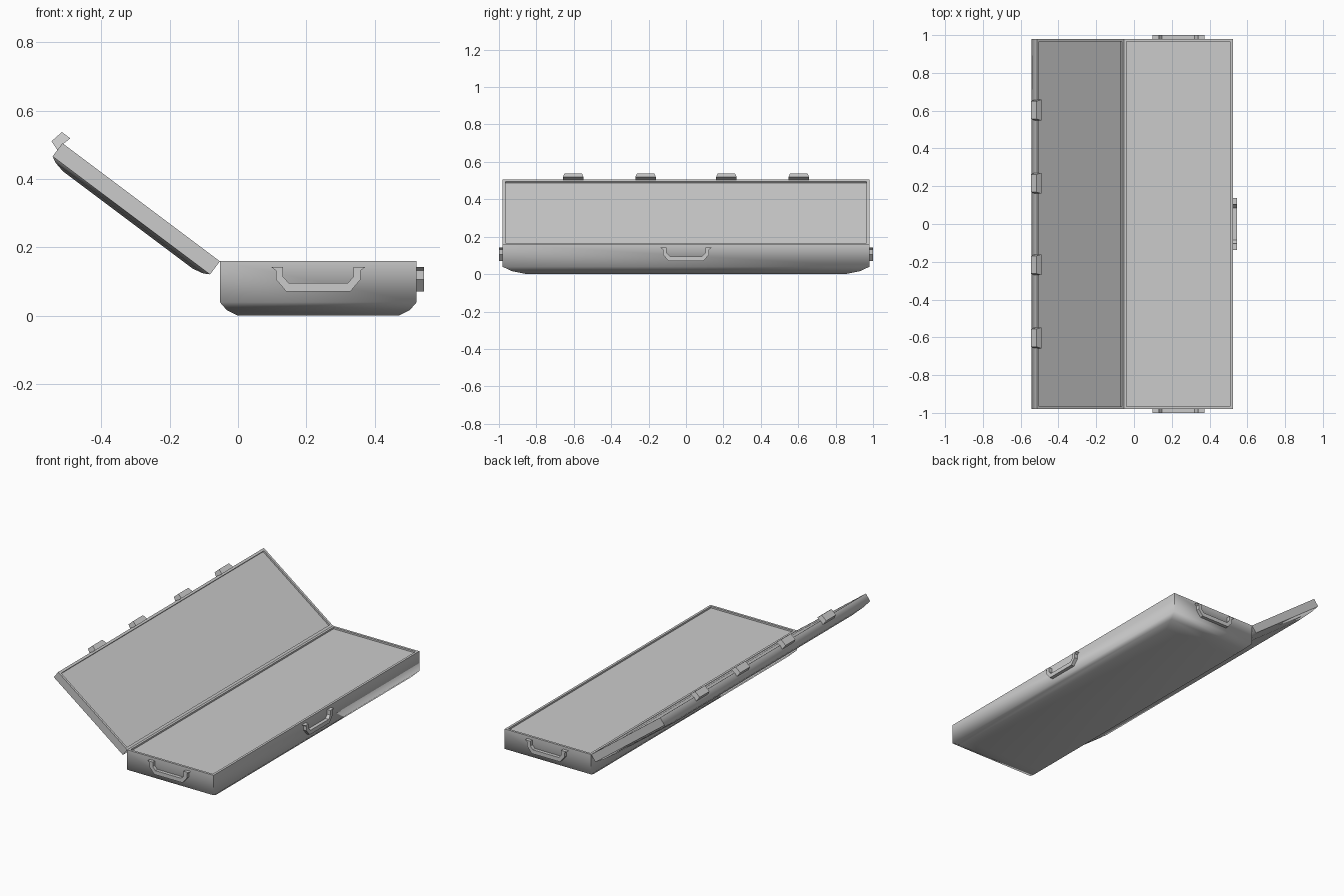
import bpy, bmesh, math
from mathutils import Vector

if "Cube" in bpy.data.objects:
    bpy.data.objects.remove(bpy.data.objects["Cube"])

LENGTH = 0.576                      # case depth, hinge to latch side
HALF = 0.98                         # half of the long side
HINGE = Vector((-0.053, 0, 0.159))
BASE_U, BASE_D = Vector((1, 0, 0)), Vector((0, 0, -1))
LID_U, LID_D = Vector((-0.8, 0, 0.6)), Vector((-0.6, 0, -0.8))
Y = Vector((0, 1, 0))


def finish(name, bm, smooth=None):
    bmesh.ops.recalc_face_normals(bm, faces=bm.faces)
    mesh = bpy.data.meshes.new(name)
    bm.to_mesh(mesh)
    bm.free()
    ob = bpy.data.objects.new(name, mesh)
    bpy.context.collection.objects.link(ob)
    if smooth:
        bpy.ops.object.select_all(action='DESELECT')
        bpy.context.view_layer.objects.active = ob
        ob.select_set(True)
        bpy.ops.object.shade_smooth_by_angle(angle=math.radians(smooth))
    return ob


def loft(name, loops, smooth=None):
    """Skin a stack of equal-sized point loops and cap both ends."""
    bm = bmesh.new()
    rings = [[bm.verts.new(p) for p in loop] for loop in loops]
    n = len(rings[0])
    for a, b in zip(rings, rings[1:]):
        for i in range(n):
            j = (i + 1) % n
            bm.faces.new((a[i], a[j], b[j], b[i]))
    bm.faces.new(rings[0])
    bm.faces.new(rings[-1])
    return finish(name, bm, smooth)


def shell(name, u, d, rings):
    """Rectangular tray: rings are (inset along u, inset along y, depth)."""
    loops = []
    for iu, iy, dep in rings:
        corners = ((iu, -1), (LENGTH - iu, -1), (LENGTH - iu, 1), (iu, 1))
        loops.append([HINGE + u * a + Y * s * (HALF - iy) + d * dep for a, s in corners])
    return loft(name, loops, 70)


RIM = [(0.014, 0.014, 0.01), (0.014, 0.014, 0), (0, 0, 0)]

# lower case and opened lid
shell("case_base", BASE_U, BASE_D,
      RIM + [(0, 0, 0.12), (0.02, 0.05, 0.143), (0.052, 0.13, 0.159)])
shell("case_lid", LID_U, LID_D,
      RIM + [(0, 0, 0.048), (0.018, 0.05, 0.058), (0.05, 0.13, 0.065)])

# latches along the free edge of the lid, tapered at both ends
LATCH = [(0.570, 0.027), (0.605, 0.015), (0.597, -0.025), (0.566, -0.025), (0.573, 0.0)]
WIDTH = [0.055, 0.047, 0.047, 0.055, 0.055]
for k, yc in enumerate((-0.603, -0.216, 0.216, 0.603)):
    loops = [[HINGE + LID_U * a + LID_D * b + Y * (yc + s * w)
              for (a, b), w in zip(LATCH, WIDTH)] for s in (-1, 1)]
    loft(f"latch_{k + 1}", loops)

# bracket handles: half outline (outer, inner) mirrored into a U-shaped strip
OUTER = [(0.138, 0.142), (0.124, 0.132), (0.124, 0.106), (0.094, 0.0705)]
INNER = [(0.103, 0.142), (0.103, 0.132), (0.103, 0.114), (0.086, 0.095)]


def handle(name, center, along, out):
    outer = OUTER + [(-a, z) for a, z in reversed(OUTER)]
    inner = INNER + [(-a, z) for a, z in reversed(INNER)]
    loops = []
    for (ao, zo), (ai, zi) in zip(outer, inner):
        loops.append([center + along * a + out * o + Vector((0, 0, z))
                      for a, z, o in ((ao, zo, -0.003), (ao, zo, 0.02),
                                      (ai, zi, 0.02), (ai, zi, -0.003))])
    loft(name, loops)


X = Vector((1, 0, 0))
handle("front_handle", Vector((0.524, 0, 0)), Y, X)
handle("end_handle_near", Vector((0.235, -HALF, 0)), X, -Y)
handle("end_handle_far", Vector((0.235, HALF, 0)), X, Y)
